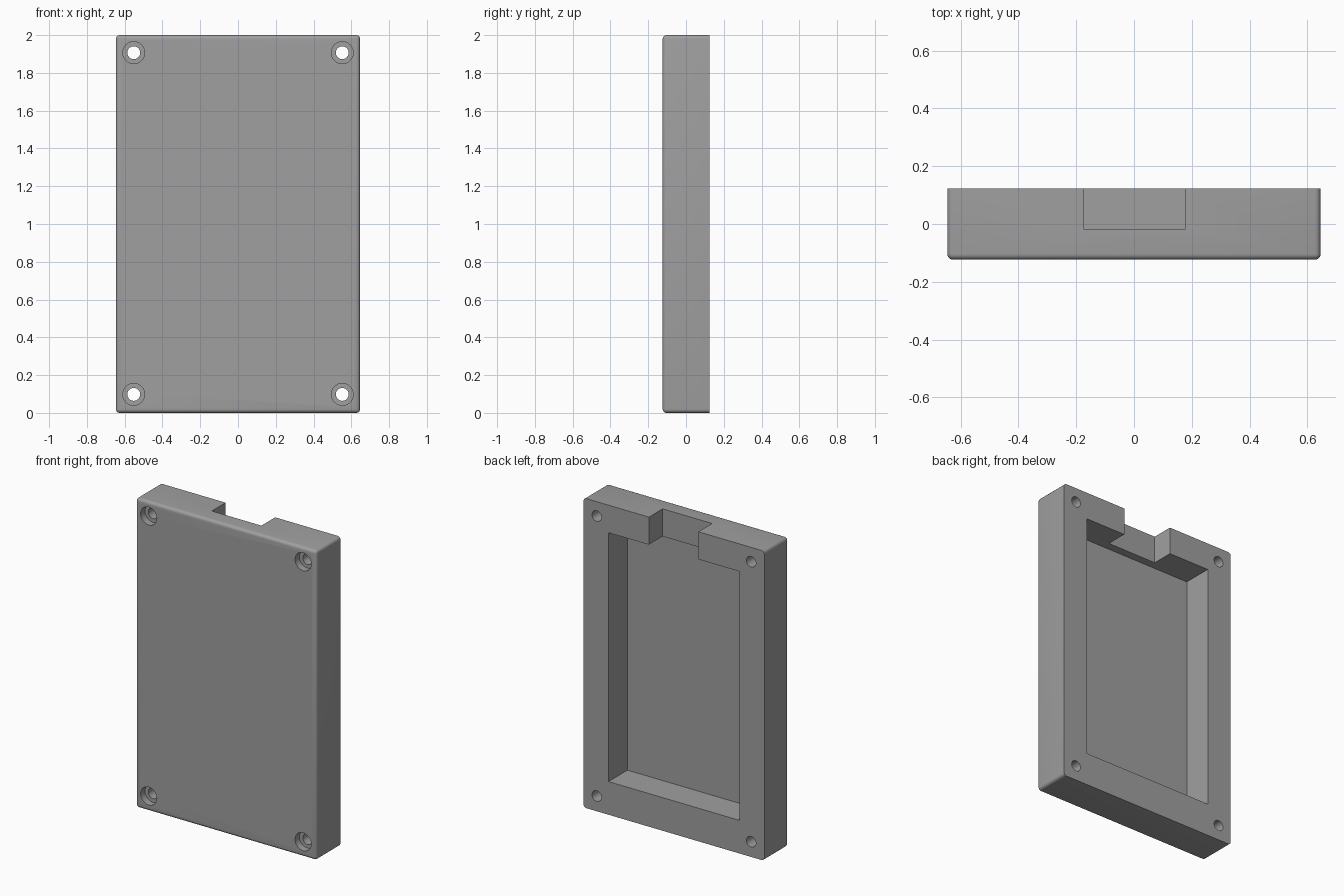
import bpy, bmesh, math

if "Cube" in bpy.data.objects:
    bpy.data.objects.remove(bpy.data.objects["Cube"])

W, D, H = 0.646, 0.1235, 2.0      # half width, half depth, height
ROUND = 0.02

grey = bpy.data.materials.new("grey plastic")
grey.diffuse_color = (0.35, 0.35, 0.35, 1)
grey.use_nodes = True
grey.node_tree.nodes["Principled BSDF"].inputs["Base Color"].default_value = grey.diffuse_color


def make_box(name, lo, hi):
    """Axis-aligned box between two corners."""
    bm = bmesh.new()
    bmesh.ops.create_cube(bm, size=1)
    for v in bm.verts:
        v.co = [(a + b) / 2 + c * (b - a) for a, b, c in zip(lo, hi, v.co)]
    return finish(name, bm)


def finish(name, bm):
    mesh = bpy.data.meshes.new(name)
    bm.to_mesh(mesh)
    bm.free()
    mesh.materials.append(grey)
    ob = bpy.data.objects.new(name, mesh)
    bpy.context.collection.objects.link(ob)
    return ob


def make_cylinder(name, x, z, radius, y0, y1):
    """Cylinder running along y."""
    bpy.ops.mesh.primitive_cylinder_add(
        vertices=40, radius=radius, depth=y1 - y0,
        location=(x, (y0 + y1) / 2, z), rotation=(math.pi / 2, 0, 0))
    ob = bpy.context.object
    ob.name = name
    ob.data.materials.append(grey)
    return ob


def cut(target, cutter):
    """Subtract the cutter and remove it."""
    bpy.context.view_layer.update()
    mod = target.modifiers.new("cut", 'BOOLEAN')
    mod.operation = 'DIFFERENCE'
    mod.solver = 'EXACT'
    mod.object = cutter
    bpy.context.view_layer.objects.active = target
    bpy.ops.object.modifier_apply(modifier=mod.name)
    bpy.data.objects.remove(cutter, do_unlink=True)


# Case body: every edge rounded except the rim of the open back
case = make_box("case_body", (-W, -D, 0), (W, D, H))
bm = bmesh.new()
bm.from_mesh(case.data)
edges = [e for e in bm.edges if any(v.co.y < 0 for v in e.verts)]
bmesh.ops.bevel(bm, geom=edges, offset=ROUND, segments=5, profile=0.5,
                affect='EDGES', clamp_overlap=True)
bm.to_mesh(case.data)
bm.free()

# Recess in the back
cut(case, make_box("recess_cutter", (-0.468, -0.07, 0.214), (0.468, 0.3, 1.822)))

# Notch through the top wall into the recess
cut(case, make_box("notch_cutter", (-0.175, -0.017, 1.75), (0.179, 0.35, 2.2)))

# Corner screw holes with counterbores on the front
for x in (-0.552, 0.552):
    for z in (0.098, 1.907):
        cut(case, make_cylinder("screw_hole_cutter", x, z, 0.034, -0.3, 0.3))
        cut(case, make_cylinder("counterbore_cutter", x, z, 0.058, -0.3, -D + 0.045))

# Smooth the rounded edges and holes, keep corners sharp
bpy.ops.object.select_all(action='DESELECT')
case.select_set(True)
bpy.context.view_layer.objects.active = case
bpy.ops.object.shade_smooth_by_angle(angle=math.radians(30))
